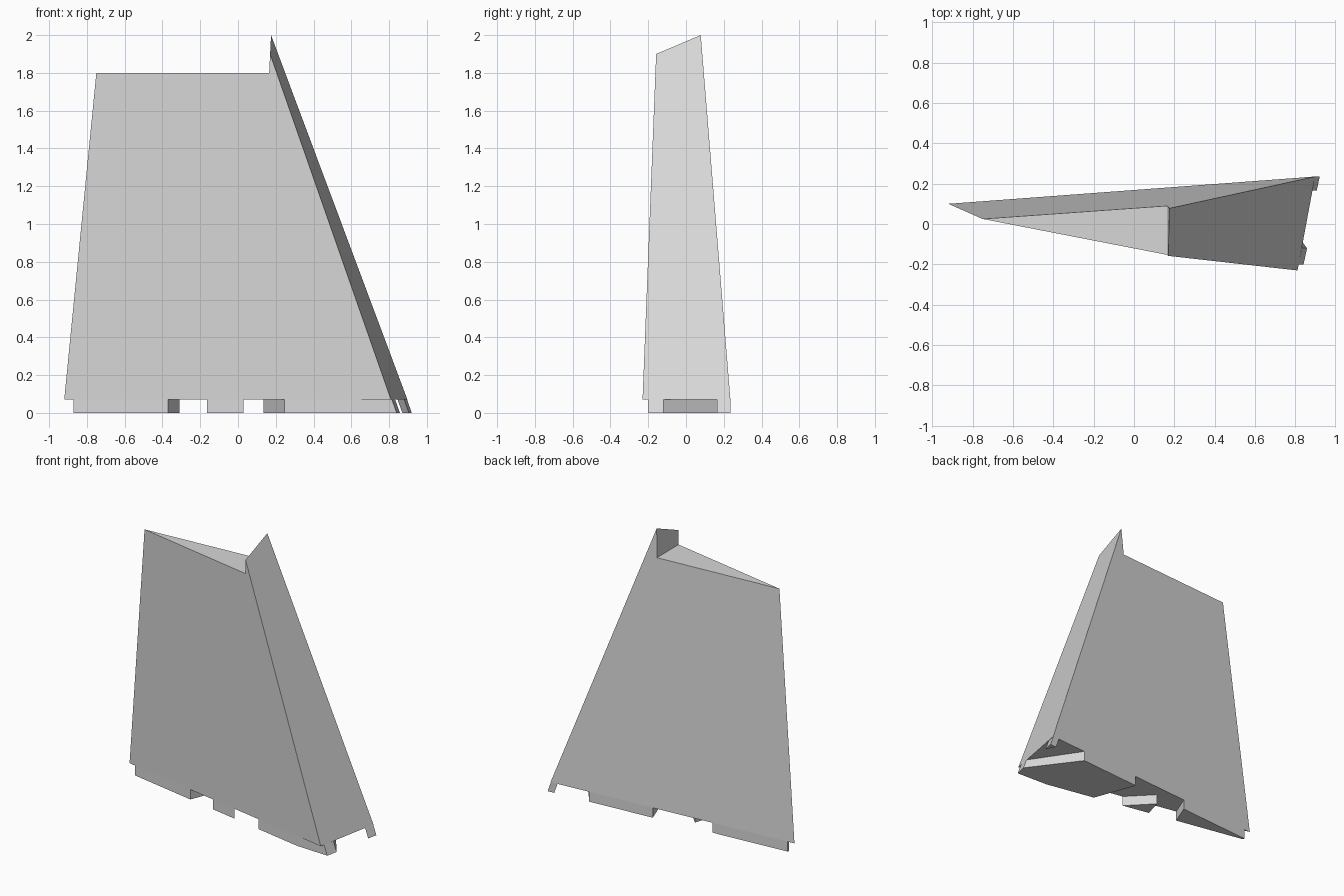
import bpy
import bmesh

if "Cube" in bpy.data.objects:
    bpy.data.objects.remove(bpy.data.objects["Cube"])

grey = bpy.data.materials.new("light_grey")
grey.use_nodes = True
grey.diffuse_color = (0.68, 0.68, 0.68, 1)
grey.node_tree.nodes["Principled BSDF"].inputs["Base Color"].default_value = (0.68, 0.68, 0.68, 1)

BASE = 0.07  # underside of the panel, top of the feet


def make_object(name, verts, faces):
    bm = bmesh.new()
    points = [bm.verts.new(v) for v in verts]
    for f in faces:
        bm.faces.new([points[i] for i in f])
    bmesh.ops.recalc_face_normals(bm, faces=bm.faces[:])
    mesh = bpy.data.meshes.new(name)
    bm.to_mesh(mesh)
    bm.free()
    mesh.materials.append(grey)
    obj = bpy.data.objects.new(name, mesh)
    bpy.context.scene.collection.objects.link(obj)
    return obj


def front(x):
    """Point on the front edge of the wedge plan."""
    return (x, 0.10 - 0.1907 * (x + 0.92))


def back(x):
    """Point on the back edge of the wedge plan."""
    return (x, 0.10 + 0.0743 * (x + 0.92))


def make_foot(name, plan):
    """Short prism under the panel; its outer end follows the sloping edge."""
    n = len(plan)
    low = [(x, y, 0) for x, y in plan]
    high = [(x - 0.025 if x > 0.8 else x, y, BASE) for x, y in plan]
    sides = [(i, (i + 1) % n, n + (i + 1) % n, n + i) for i in range(n)]
    make_object(name, low + high, [tuple(range(n)), tuple(range(n, 2 * n))] + sides)


# Tapered wedge panel with a raised spike at the top of its sloping end
make_object("wedge_panel", [
    (-0.92, 0.10, BASE), (0.81, -0.23, BASE), (0.897, 0.235, BASE),
    (-0.75, 0.025, 1.8), (0.165, -0.153, 1.8), (0.165, 0.09, 1.8),
    (0.17, -0.158, 1.9), (0.175, 0.078, 2.0),
], [
    (0, 1, 2),           # underside
    (0, 1, 6, 4, 3),     # front
    (2, 0, 3, 5, 7),     # back
    (1, 2, 7, 6),        # sloping end
    (3, 4, 5),           # top
    (4, 6, 7, 5),        # inner side of the spike
])

# Feet separated by slanted channels
make_foot("thin_end_foot", [front(-0.87), front(-0.37), back(-0.31), back(-0.87)])
make_foot("middle_foot", [front(-0.165), front(0.03), (-0.13, 0.085)])
make_foot("wide_end_foot", [front(0.245), front(0.6), (0.84, -0.20), (0.857, -0.12),
                            back(0.61), back(0.135)])
make_foot("corner_foot", [(0.905, 0.165), (0.92, 0.235), (0.87, 0.232)])
